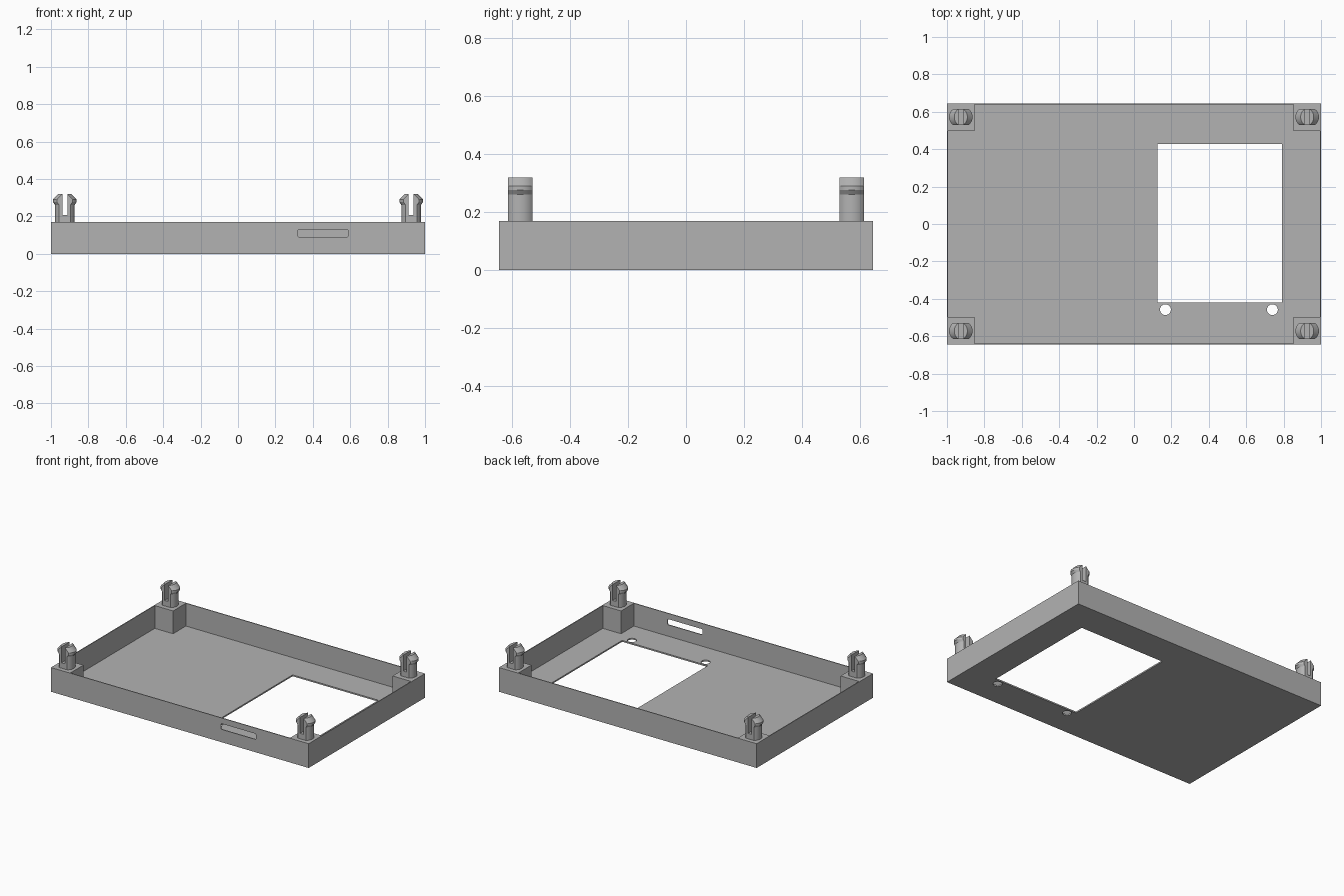
import bpy, bmesh, math
from mathutils import Matrix, Vector

cube = bpy.data.objects.get("Cube")
if cube:
    bpy.data.objects.remove(cube, do_unlink=True)

grey = bpy.data.materials.new("light_grey_plastic")
grey.use_nodes = True
grey.diffuse_color = (0.45, 0.45, 0.45, 1)
grey.node_tree.nodes["Principled BSDF"].inputs["Base Color"].default_value = (0.45, 0.45, 0.45, 1)

HALF_X, HALF_Y, HEIGHT = 1.0, 0.645, 0.17
WALL, FLOOR, POST = 0.006, 0.01, 0.148


def add_object(name, bm):
    bmesh.ops.recalc_face_normals(bm, faces=bm.faces)
    mesh = bpy.data.meshes.new(name)
    bm.to_mesh(mesh)
    bm.free()
    mesh.materials.append(grey)
    obj = bpy.data.objects.new(name, mesh)
    bpy.context.collection.objects.link(obj)
    return obj


def loft(bm, rings):
    """Skin a stack of matching rings and cap both ends."""
    loops = [[bm.verts.new(p) for p in ring] for ring in rings]
    for low, high in zip(loops, loops[1:]):
        for i in range(len(low)):
            j = (i + 1) % len(low)
            bm.faces.new((low[i], low[j], high[j], high[i]))
    bm.faces.new(loops[0][::-1])
    bm.faces.new(loops[-1])


def prism(name, outline, low, high):
    bm = bmesh.new()
    loft(bm, [[(x, y, z) for x, y in outline] for z in (low, high)])
    return add_object(name, bm)


def rect(x0, x1, y0, y1):
    return [(x0, y0), (x1, y0), (x1, y1), (x0, y1)]


def circle(cx, cy, r, n=32):
    return [(cx + r * math.cos(math.tau * i / n), cy + r * math.sin(math.tau * i / n))
            for i in range(n)]


# Tray: a block hollowed by a cavity that leaves a post in each corner
tray = prism("tray", rect(-HALF_X, HALF_X, -HALF_Y, HALF_Y), 0, HEIGHT)
ix, iy = HALF_X - WALL, HALF_Y - WALL
px, py = HALF_X - POST, HALF_Y - POST
quarter = [(ix, py), (px, py), (px, iy)]
cavity = []
for sx, sy in ((1, 1), (-1, 1), (-1, -1), (1, -1)):
    corner = quarter if sx * sy > 0 else quarter[::-1]
    cavity += [(sx * x, sy * y) for x, y in corner]
cutters = [prism("cavity_cutter", cavity, FLOOR, 0.3)]

# Openings: floor window, two screw holes and a slot in the front wall
cutters.append(prism("window_cutter", rect(0.125, 0.79, -0.42, 0.427), -0.1, 0.1))
for x in (0.168, 0.74):
    cutters.append(prism("hole_cutter", circle(x, -0.458, 0.029), -0.1, 0.1))
c = 0.005
slot = [(0.32 + c, 0.09), (0.59 - c, 0.09), (0.59, 0.09 + c), (0.59, 0.13 - c),
        (0.59 - c, 0.13), (0.32 + c, 0.13), (0.32, 0.13 - c), (0.32, 0.09 + c)]
slot_cutter = prism("slot_cutter", slot, 0, 0.1)
slot_cutter.data.transform(Matrix.Translation((0, -0.6, 0)) @ Matrix.Rotation(math.pi / 2, 4, "X"))
cutters.append(slot_cutter)

bpy.context.view_layer.objects.active = tray
for cutter in cutters:
    cutter.hide_render = True
    mod = tray.modifiers.new(cutter.name, "BOOLEAN")
    mod.operation, mod.solver, mod.object = "DIFFERENCE", "EXACT", cutter
    bpy.ops.object.modifier_apply(modifier=mod.name)
    bpy.data.objects.remove(cutter, do_unlink=True)

# Snap clips: a flat-sided round stem split into two barbed prongs
RADIUS, SIDE, GAP, SPLIT = 0.053, 0.043, 0.0135, 0.208
STEPS = 12
ys = [-SIDE + 2 * SIDE * i / STEPS for i in range(STEPS + 1)]


def outer_arc(bulge):
    return [(max(math.sqrt(RADIUS ** 2 - y * y) + bulge, GAP + 0.0005), y) for y in ys]


def make_clip(name, cx, cy):
    bm = bmesh.new()
    arc = outer_arc(0)
    stem = arc + [(-x, -y) for x, y in arc]
    loft(bm, [[(x, y, z) for x, y in stem] for z in (HEIGHT, SPLIT)])
    barb = [(SPLIT, 0), (0.262, 0), (0.276, 0.01), (0.291, 0.01), (0.32, -0.018)]
    for side in (1, -1):
        rings = []
        for z, bulge in barb:
            outline = outer_arc(bulge) + [(GAP, SIDE), (GAP, -SIDE)]
            rings.append([(side * x, y, z) for x, y in outline])
        loft(bm, rings)
    bmesh.ops.translate(bm, verts=bm.verts, vec=Vector((cx, cy, 0)))
    clip = add_object(name, bm)
    bpy.ops.object.select_all(action="DESELECT")
    clip.select_set(True)
    bpy.context.view_layer.objects.active = clip
    bpy.ops.object.shade_smooth_by_angle(angle=math.radians(25))


for sx, x_name in ((1, "left"), (-1, "right")):
    for sy, y_name in ((1, "back"), (-1, "front")):
        make_clip(f"{y_name}_{x_name}_clip", sx * 0.926, sy * 0.572)
